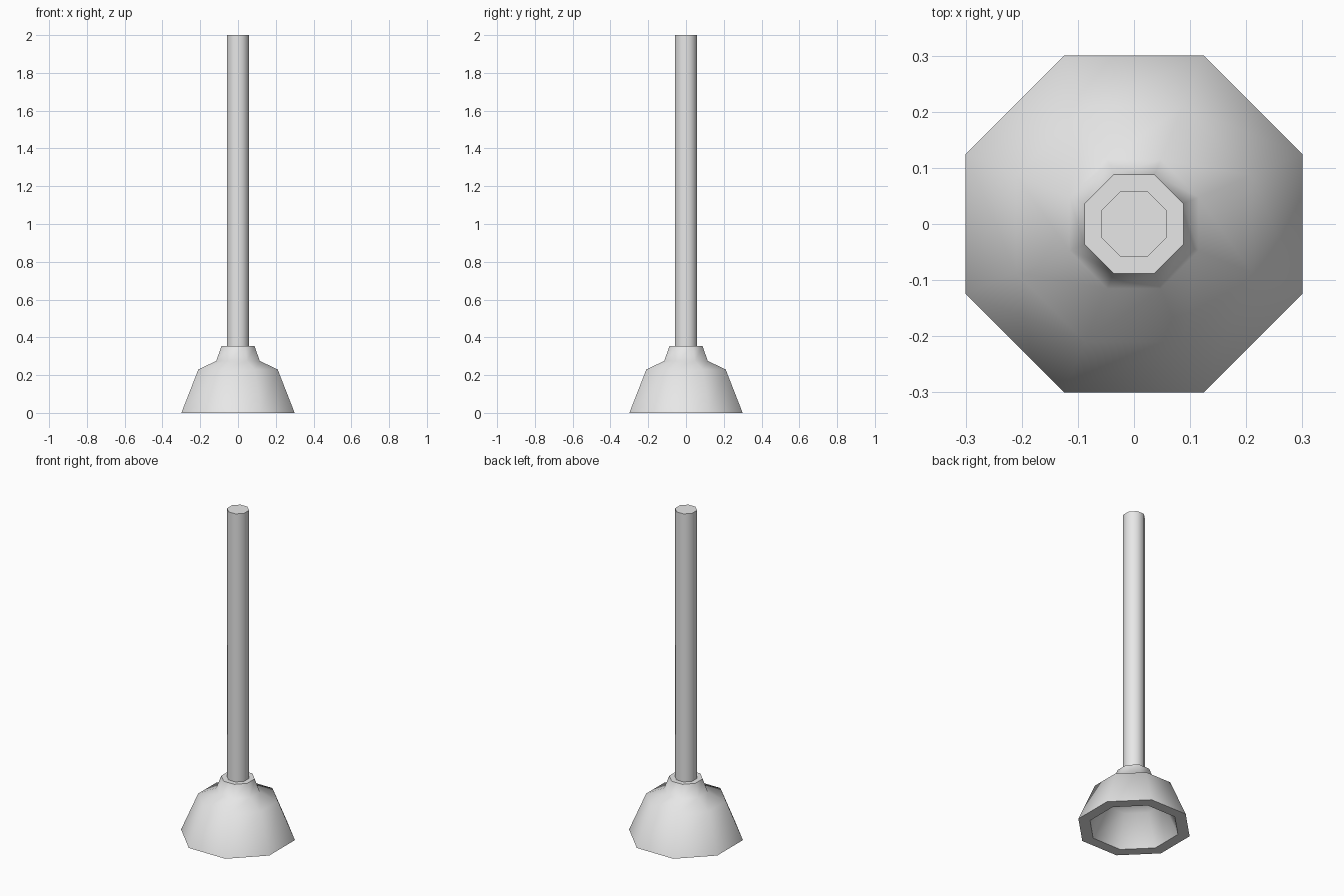
import bpy
import math

cube = bpy.data.objects.get("Cube")
if cube:
    bpy.data.objects.remove(cube, do_unlink=True)

SIDES = 8
grey = bpy.data.materials.new("light_grey")
grey.use_nodes = True
colour = (0.8, 0.8, 0.8, 1)
grey.diffuse_color = colour
grey.node_tree.nodes["Principled BSDF"].inputs["Base Color"].default_value = colour


def lathe(name, profile):
    """Turn (flat-to-centre distance, height) points into a capped octagonal solid."""
    verts, faces = [], []
    for apothem, z in profile:
        r = apothem / math.cos(math.pi / SIDES)
        for i in range(SIDES):
            a = math.tau * (i + 0.5) / SIDES
            verts.append((r * math.cos(a), r * math.sin(a), z))
    for ring in range(len(profile) - 1):
        for i in range(SIDES):
            j = (i + 1) % SIDES
            low, high = ring * SIDES, (ring + 1) * SIDES
            faces.append((low + i, low + j, high + j, high + i))
    last = (len(profile) - 1) * SIDES
    faces.append(tuple(reversed(range(SIDES))))
    faces.append(tuple(range(last, last + SIDES)))
    mesh = bpy.data.meshes.new(name)
    mesh.from_pydata(verts, [], faces)
    mesh.materials.append(grey)
    obj = bpy.data.objects.new(name, mesh)
    bpy.context.collection.objects.link(obj)
    bpy.ops.object.select_all(action="DESELECT")
    obj.select_set(True)
    bpy.context.view_layer.objects.active = obj
    bpy.ops.object.shade_smooth_by_angle(angle=math.radians(60))
    return obj


# Hollow cup: inside ceiling, down the cavity, round the rim, up to the collar
lathe("rubber_cup", [
    (0.07, 0.22), (0.16, 0.185), (0.237, 0.0),
    (0.30, 0.0), (0.21, 0.23), (0.115, 0.275), (0.088, 0.353),
])

# Long straight handle seated in the collar
lathe("handle", [(0.058, 0.33), (0.058, 2.0)])
